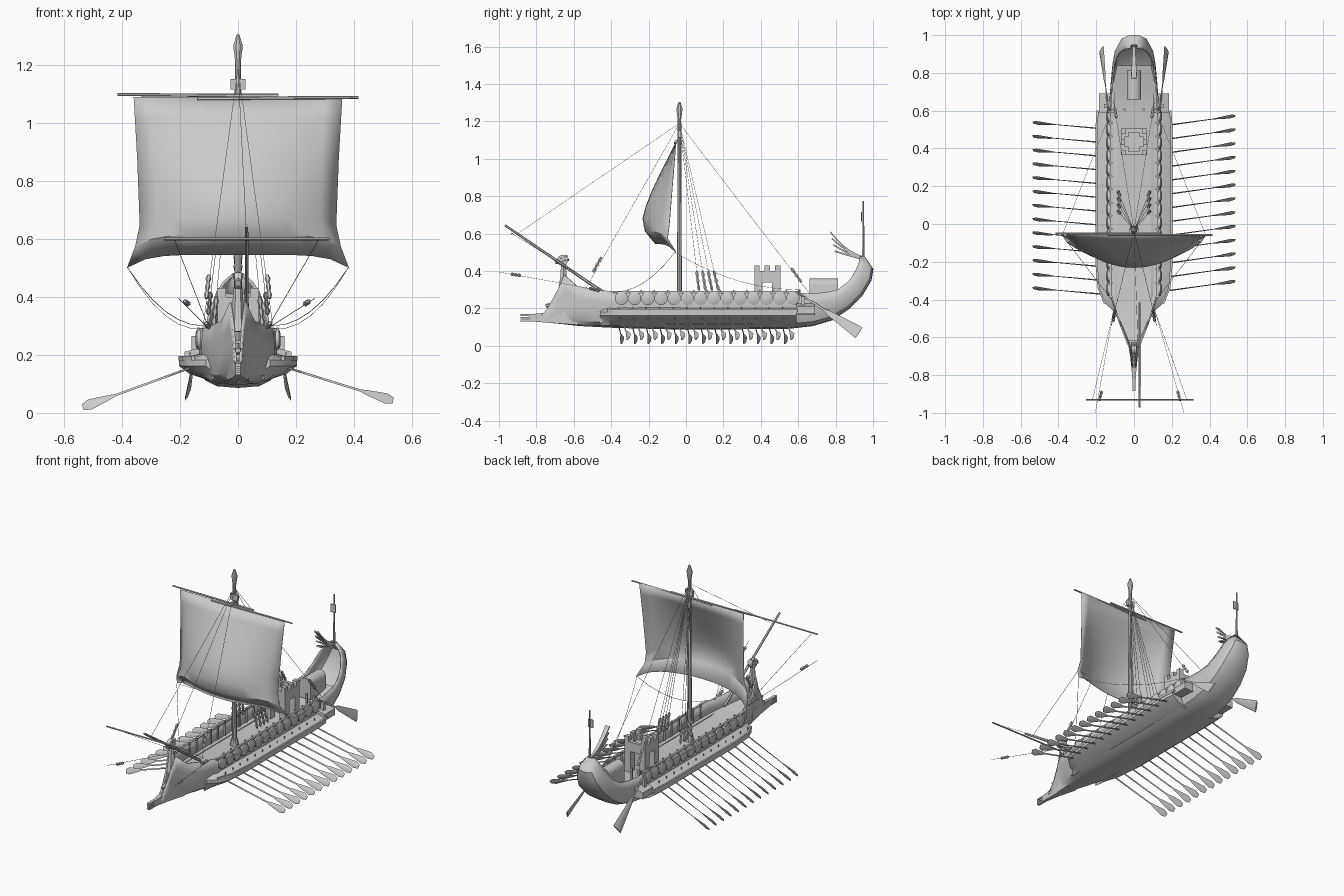
import bpy, bmesh, math
from mathutils import Vector

if "Cube" in bpy.data.objects:
    bpy.data.objects.remove(bpy.data.objects["Cube"], do_unlink=True)

grey = bpy.data.materials.new("plain_grey")
grey.use_nodes = True
grey.diffuse_color = (0.6, 0.6, 0.6, 1)
grey.node_tree.nodes["Principled BSDF"].inputs["Base Color"].default_value = (0.6, 0.6, 0.6, 1)
parts = []


def finish(name, bm):
    bmesh.ops.recalc_face_normals(bm, faces=bm.faces[:])
    mesh = bpy.data.meshes.new(name)
    bm.to_mesh(mesh)
    bm.free()
    mesh.materials.append(grey)
    ob = bpy.data.objects.new(name, mesh)
    bpy.context.collection.objects.link(ob)
    parts.append(ob)
    return ob


def loft(name, rings, closed=True, caps=True):
    """Skin a list of equal-length point rings."""
    bm = bmesh.new()
    rows = [[bm.verts.new(p) for p in ring] for ring in rings]
    n = len(rows[0])
    for a, b in zip(rows, rows[1:]):
        for i in range(n if closed else n - 1):
            j = (i + 1) % n
            bm.faces.new((a[i], a[j], b[j], b[i]))
    if caps:
        bm.faces.new(rows[0])
        bm.faces.new(rows[-1])
    return finish(name, bm)


def box(name, lo, hi):
    x0, y0, z0 = lo
    x1, y1, z1 = hi
    return loft(name, [[(x0, y0, z), (x1, y0, z), (x1, y1, z), (x0, y1, z)] for z in (z0, z1)])


def pole(name, points, radii, sides=6, flat=1.0, side_axis=None):
    """Tapered rod through points; parts wider than its start are flattened along side_axis."""
    pts = [Vector(p) for p in points]
    axis = (pts[-1] - pts[0]).normalized()
    ref = Vector(side_axis) if side_axis else (Vector((0, 1, 0)) if abs(axis.y) < 0.8 else Vector((1, 0, 0)))
    u = (ref - axis * ref.dot(axis)).normalized()
    v = axis.cross(u)
    rings = []
    for p, r in zip(pts, radii):
        f = flat if r > radii[0] else 1.0
        rings.append([p + u * math.cos(t) * r * f + v * math.sin(t) * r
                      for t in (math.tau * (i + 0.5) / sides for i in range(sides))])
    return loft(name, rings)


def rope(name, a, b, sag=0.0):
    a, b = Vector(a), Vector(b)
    steps = 6 if sag else 1
    for i in range(steps):
        p, q = [a.lerp(b, t) - Vector((0, 0, sag * 4 * t * (1 - t))) for t in (i / steps, (i + 1) / steps)]
        pole(name, [p, q], [0.0012] * 2, 4)


def tackle(name, a, b):
    """Rounded pulley blocks along a rope."""
    a, b = Vector(a), Vector(b)
    for t in (0.2, 0.5, 0.8):
        c, d = a.lerp(b, t - 0.15), a.lerp(b, t + 0.15)
        pole(name, [c, c.lerp(d, 0.5), d], [0.005, 0.010, 0.005], 6)


def ramp(points, t):
    """Piecewise linear value."""
    for (a, p), (b, q) in zip(points, points[1:]):
        if t <= b:
            return p + (q - p) * (t - a) / (b - a)
    return points[-1][1]


# Hull shell: keel y, keel z, sheer y, sheer z, half width
stations = [(-.80, .135, -.74, .20, .008), (-.71, .125, -.685, .30, .016), (-.64, .118, -.65, .38, .026),
            (-.57, .11, -.58, .318, .055), (-.48, .105, -.48, .30, .092), (-.38, .10, -.38, .29, .122),
            (0, .09, 0, .285, .13), (.55, .095, .55, .285, .13), (.68, .11, .66, .28, .125),
            (.78, .14, .74, .285, .118), (.87, .20, .81, .30, .11), (.94, .27, .87, .345, .098),
            (.988, .35, .91, .41, .075), (.998, .41, .925, .45, .05), (.95, .48, .93, .475, .018)]
section = [(0, 0), (.55, .03), (.85, .13), (1.0, .4), (1.0, .7), (.98, 1)]
rings = []
for ky, kz, sy, sz, w in stations:
    half = [(w * fx, ky + (sy - ky) * fz, kz + (sz - kz) * fz) for fx, fz in section]
    rings.append([(-x, y, z) for x, y, z in half[:0:-1]] + half)
hull = loft("hull", rings, closed=False, caps=False)
thick = hull.modifiers.new("Thickness", "SOLIDIFY")
thick.thickness = 0.008
thick.offset = 0

# Deck
loft("main_deck", [[(-w, y, z), (w, y, z), (w, y, z - .01), (-w, y, z - .01)]
                   for y, w, z in ((-.62, .028, .25), (-.48, .087, .225), (-.38, .117, .21),
                                   (.6, .125, .21), (.72, .116, .23), (.84, .09, .26))])

# Bow ram with three blades, upper prong and stem ornament
loft("ram", [[(-w, y, a), (w, y, a), (w, y, b), (-w, y, b)]
             for y, w, a, b in ((-.84, .008, .132, .168), (-.72, .016, .122, .18), (-.58, .038, .112, .19))])
for z in (.135, .15, .165):
    box("ram_blade", (-.009, -.885, z - .005), (.009, -.82, z + .005))
pole("upper_prong", [(0, -.75, .215), (0, -.66, .225)], [.009, .018])
pole("stem_post", [(0, -.665, .28), (0, -.655, .36), (0, -.655, .44)], [.024, .021, .014])
pole("stem_scroll", [(-.012, -.66, .457), (.012, -.66, .457)], [.029, .029], 12)
pole("stem_scroll_tip", [(0, -.7, .447), (0, -.63, .472)], [.012, .018])

for s in (-1, 1):
    # Outrigger gallery along each side
    loft("outrigger", [[(s * x, y, z) for x, z in
                        ((.09, .108), (w - .035, .135), (w, .162), (w, .182), (w - .02, .192), (.09, .214))]
                       for y, w in ((-.46, .11), (-.41, .165), (-.34, .19), (-.2, .203),
                                    (.5, .203), (.59, .195))])
    loft("outrigger_rail", [[(s * x, y, z) for x, z in
                             ((w - .006, .18), (w + .005, .18), (w + .005, .196), (w - .006, .196))]
                            for y, w in ((-.42, .155), (-.34, .188), (-.2, .2), (.5, .2), (.6, .193))])
    loft("stern_gallery_box", [[(s * x, y, z) for x, z in ((.1, .165), (.185, .17), (.185, .21), (.1, .235))]
                               for y in (.59, .69)])
    box("bulwark_cap", (s * .127 - .006, -.39, .282), (s * .127 + .006, .6, .292))

    # Round shields with bosses, and rail posts
    for i in range(14):
        y = -.345 + i * .0705
        pole("shield", [(s * .13, y, .254), (s * .141, y, .254), (s * .147, y, .254)],
             [.036, .036, .02], 14)
        box("rail_post", (s * .118 - .004, y + .031, .21), (s * .118 + .004, y + .039, .298))

    # Rowing oars, blades feathered
    first, reach, dip = (-.36, .056, .042) if s > 0 else (-.375, .036, .02)
    for i in range(13):
        y = first + i * .073
        a, b = Vector((s * .13, y, .168)), Vector((s * .535, y + reach, dip))
        pole("oar", [a, a.lerp(b, .72), a.lerp(b, .78), a.lerp(b, .94), b],
             [.0042, .0043, .010, .021, .012], 6, .18, (0, .86, -.5))
        box("thole_pin", (s * .165 - .002, y - .002, .19), (s * .165 + .002, y + .002, .21))

    # Steering oar
    a, b = Vector((s * .135, .59, .29)), Vector((s * .172, .925, .07))
    pole("steering_oar", [a, a.lerp(b, .45), a.lerp(b, .52), b], [.006, .0062, .015, .036],
         6, .15, (1, 0, s * .4))
    box("steering_bracket", (s * .15 - .01, .615, .2), (s * .15 + .01, .635, .265))

    # Standing rigging
    for y in (.07, .105, .14, .175):
        low, top = Vector((s * .085, y, .29)), Vector((0, -.035, 1.19))
        rope("shroud", low, top)
        tackle("shroud_block", low, low.lerp(top, .13))
    rope("aft_stay", (s * .11, .66, .28), (0, -.035, 1.19))
    tackle("aft_stay_block", (s * .103, .62, .335), (s * .094, .56, .42))
    rope("fore_stay", (s * .12, -.54, .30), (0, -.035, 1.19))
    tackle("fore_stay_block", (s * .11, -.5, .39), (s * .1, -.45, .48))
    rope("sheet", (s * .38, -.06, .5), (s * .12, .6, .3), .05)
    rope("tack", (s * .38, -.06, .5), (s * .12, -.4, .29), .06)
    rope("spar_brace", (.03 + s * .25, -.93, .6), (s * .1, -.43, .29))
    rope("bow_line", (.03 + s * .235, -1.0, .395), (s * .1, -.42, .29))
    tackle("bow_line_block", (.03 + s * .215, -.94, .385), (.03 + s * .2, -.88, .375))
    tackle("bow_line_block", (s * .11, -.52, .31), (s * .1, -.46, .295))

# Mast, its head block and finial
pole("mast", [(0, -.035, .2), (0, -.035, 1.22)], [.014, .010], 10)
pole("mast_foot", [(0, -.035, .205), (0, -.035, .25)], [.026, .02], 10)
box("mast_head_block", (-.026, -.044, 1.115), (.026, -.026, 1.152))
pole("mast_finial", [(0, -.035, 1.21), (0, -.035, 1.265), (0, -.035, 1.305)], [.010, .018, .005], 8)

# Yard made of two overlapping spars
pole("yard", [(-.415, -.05, 1.098), (.14, -.05, 1.094)], [.005, .007])
pole("yard", [(-.14, -.058, 1.084), (.415, -.058, 1.088)], [.007, .005])

# Billowing sail, fullest low down, with flared lower corners
half_width = [(0, .36), (.35, .348), (.8, .338), (1, .383)]
edge_depth = [(0, 0), (.75, .035), (.88, .045), (1, .0)]
belly_depth = [(0, 0), (.35, .095), (.53, .14), (.72, .18), (.88, .165), (1, .11)]
rows = []
for j in range(9):
    v = j / 8
    row = []
    for i in range(13):
        u = i / 6 - 1
        foot = .545 - .045 * abs(u) ** 6
        y = -.055 - ramp(edge_depth, v) - (ramp(belly_depth, v) - ramp(edge_depth, v)) * (1 - u * u)
        row.append((u * ramp(half_width, v), y, 1.09 + (foot - 1.09) * v))
    rows.append(row)
sail = loft("sail", rows, closed=False, caps=False)
cloth = sail.modifiers.new("Cloth thickness", "SOLIDIFY")
cloth.thickness = 0.003

# Slanted bow spar with its cross yard
pole("bow_spar", [(.03, -.968, .645), (.03, -.42, .27)], [.006, .009])
pole("bow_cross_yard", [(-.255, -.93, .6), (.315, -.93, .6)], [.005, .005])
rope("main_forestay", (.03, -.9, .6), (0, -.035, 1.19))

# Battlemented deck tower with openings on all sides
for sx in (-1, 1):
    for sy in (-1, 1):
        x, y = sx * .05, .435 + sy * .048
        box("tower_corner", (x - .02, y - .022, .21), (x + .02, y + .022, .40))
        x, y = sx * .056, .435 + sy * .056
        box("tower_merlon", (x - .014, y - .014, .40), (x + .014, y + .014, .43))
    box("tower_side_wall", (sx * .06 - .01, .4, .34), (sx * .06 + .01, .47, .4))
    box("tower_side_merlon", (sx * .06 - .01, .42, .40), (sx * .06 + .01, .45, .43))
    y = .435 + sx * .06
    box("tower_end_wall", (-.04, y - .01, .34), (.04, y + .01, .4))
box("tower_floor", (-.06, .375, .36), (.06, .495, .372))

# Barrel-roofed stern cabin
profile = [(-.038, .235), (-.038, .325)] + [(-.038 * math.cos(t), .325 + .035 * math.sin(t))
           for t in (math.pi * k / 8 for k in range(1, 8))] + [(.038, .325), (.038, .235)]
loft("stern_cabin", [[(x, y, z) for x, z in profile] for y in (.66, .812)])
for x in (-.1, -.05, .05, .1):
    box("stern_rail_post", (x - .006, .6, .21), (x + .006, .612, .3))

# Curved fan ornament at the stern
for k in range(4):
    tip = Vector((0, .772 + .008 * k, .608 - .034 * k))
    root = Vector((0, .945, .475 - .004 * k))
    path = []
    for i in range(6):
        t = i / 5
        p = root.lerp(tip, t)
        p.z -= (.022 - .007 * k) * math.sin(math.pi * t)
        path.append(p)
    loft("stern_fan", [[(sx * (.006 + .009 * i / 5), p.y + d * .3, p.z + d) for sx, d in
                        ((-1, -.004), (1, -.004), (1, .004), (-1, .004))] for i, p in enumerate(path)])

# Stern staff and pennant
pole("stern_staff", [(0, .948, .44), (0, .948, .775)], [.007, .005])
box("pennant", (-.018, .936, .665), (.018, .942, .715))

# Soft shading with crisp edges
bpy.ops.object.select_all(action="DESELECT")
for ob in parts:
    ob.select_set(True)
bpy.context.view_layer.objects.active = parts[0]
bpy.ops.object.shade_smooth_by_angle(angle=math.radians(32))
